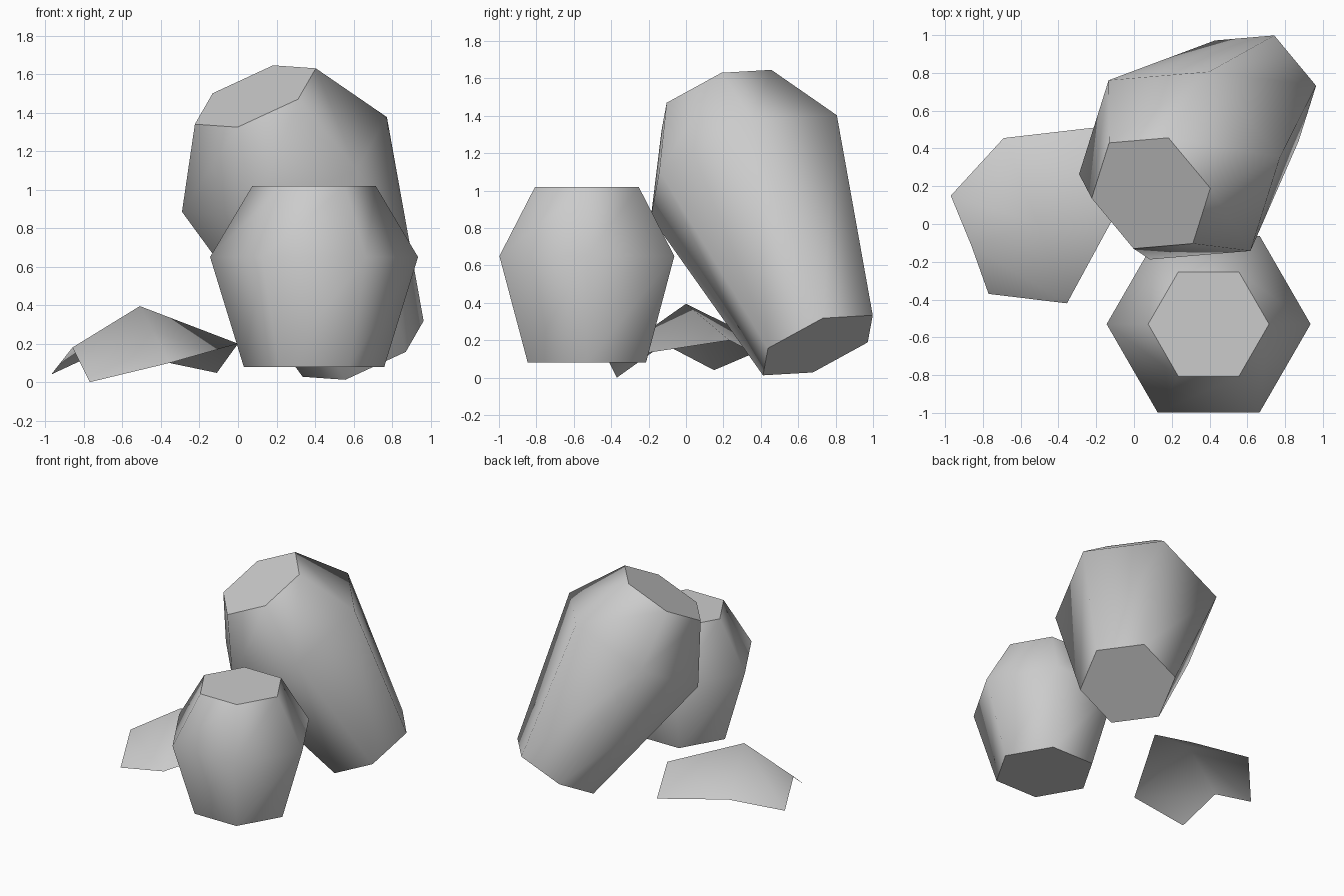
import bpy
import bmesh
import math
from mathutils import Matrix, Vector

SIDES = 6

default_cube = bpy.data.objects.get("Cube")
if default_cube:
    bpy.data.objects.remove(default_cube, do_unlink=True)

# Plain grey clay
clay = bpy.data.materials.new("grey_clay")
clay.use_nodes = True
clay.diffuse_color = (0.6, 0.6, 0.6, 1)
clay.node_tree.nodes["Principled BSDF"].inputs["Base Color"].default_value = clay.diffuse_color


def finish(name, mesh_data):
    """Turn a bmesh into a smooth shaded object that keeps its rims sharp."""
    mesh = bpy.data.meshes.new(name)
    mesh_data.to_mesh(mesh)
    mesh_data.free()
    mesh.materials.append(clay)
    part = bpy.data.objects.new(name, mesh)
    bpy.context.collection.objects.link(part)
    bpy.ops.object.select_all(action='DESELECT')
    part.select_set(True)
    bpy.context.view_layer.objects.active = part
    bpy.ops.object.shade_smooth_by_angle(angle=math.radians(60))
    return part


def barrel(name, profile, placement):
    """Six-sided closed barrel from (radius, height) pairs, bottom to top."""
    bm = bmesh.new()
    rings = []
    for radius, height in profile:
        ring = []
        for side in range(SIDES):
            angle = math.tau * side / SIDES
            point = Vector((radius * math.cos(angle), radius * math.sin(angle), height))
            ring.append(bm.verts.new(placement @ point))
        rings.append(ring)
    for lower, upper in zip(rings, rings[1:]):
        for side in range(SIDES):
            after = (side + 1) % SIDES
            bm.faces.new((lower[side], lower[after], upper[after], upper[side]))
    bm.faces.new(list(reversed(rings[0])))
    bm.faces.new(rings[-1])
    return finish(name, bm)


# Upright barrel in front
barrel("upright_barrel",
       [(0.365, 0.08), (0.54, 0.65), (0.32, 1.02)],
       Matrix.Translation((0.395, -0.53, 0)))

# Long leaning barrel behind, placed by its foot, its axis and one corner direction
foot = Vector((0.65, 0.705, 0.173))
crown = Vector((0.09, 0.163, 1.485))
axis = (crown - foot).normalized()
corner = Vector((0.315, 0.027, 0.145))
corner = (corner - axis * corner.dot(axis)).normalized()
lean = Matrix((corner, axis.cross(corner), axis)).transposed().to_4x4()
length = (crown - foot).length
barrel("leaning_barrel",
       [(0.347, 0), (0.588, 0.73 * length), (0.347, length)],
       Matrix.Translation(foot) @ lean)

# Broken shell piece lying on the ground: rim, belly and base corners
bm = bmesh.new()
rim = [bm.verts.new(p) for p in
       ((-0.97, 0.15, 0.04), (-0.86, -0.117, 0.18), (-0.77, -0.37, 0))]
belly = [bm.verts.new(p) for p in
         ((-0.69, 0.455, 0.17), (-0.51, 0, 0.395), (-0.355, -0.42, 0.1))]
base = [bm.verts.new(p) for p in
        ((-0.11, 0.522, 0.048), (0, 0.233, 0.2))]
for column in range(2):
    bm.faces.new((rim[column], rim[column + 1], belly[column + 1], belly[column]))
bm.faces.new((belly[0], belly[1], base[1], base[0]))
bm.faces.new((belly[1], belly[2], base[1]))
finish("shell_shard", bm)
